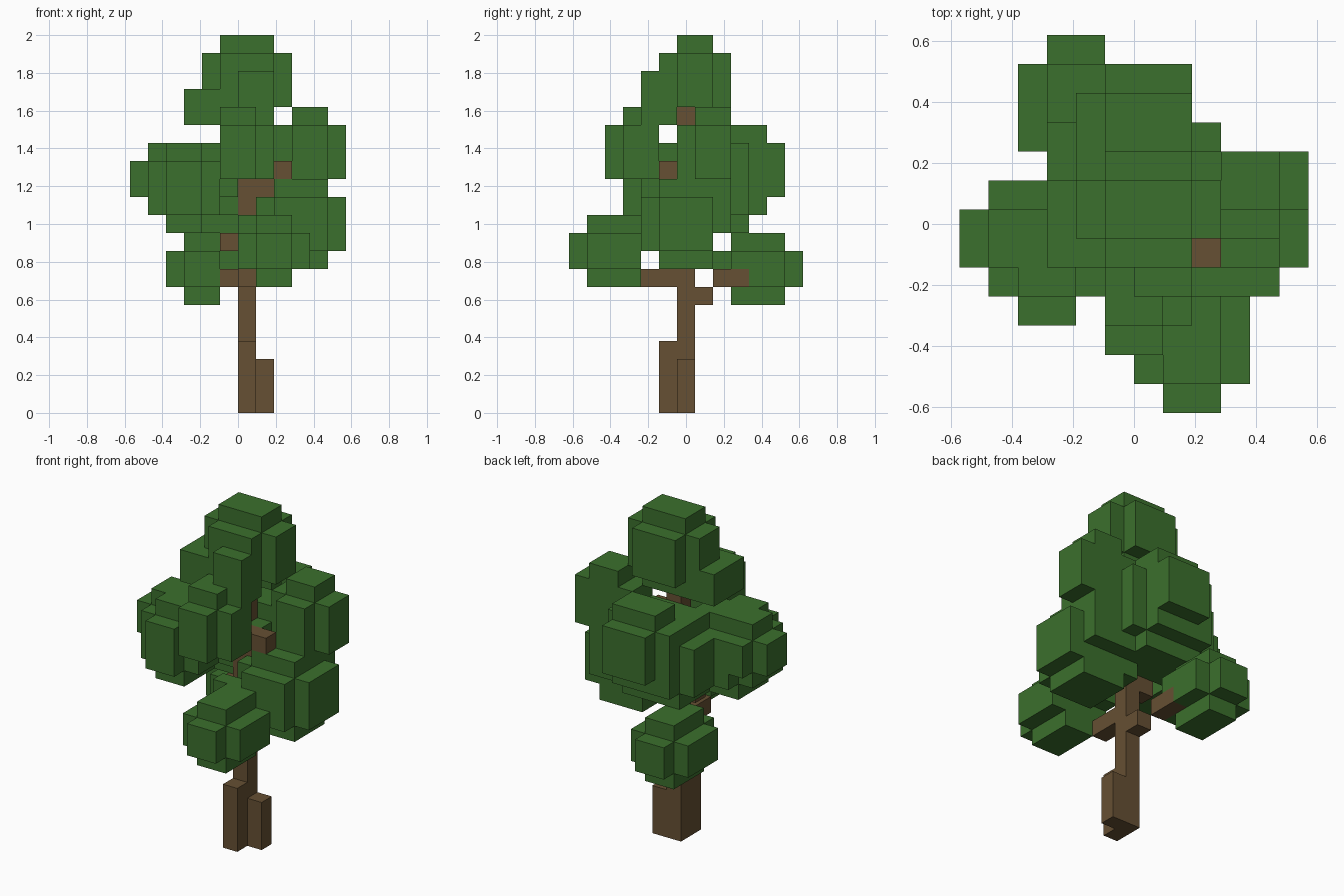
import bpy
import bmesh
from mathutils import Vector

cube = bpy.data.objects.get("Cube")
if cube:
    bpy.data.objects.remove(cube, do_unlink=True)

UNIT = 2 / 21                     # edge length of one block
ORIGIN = Vector((0, -6.5, 0))     # grid offset that centres the tree
owner = {}                        # grid cell -> name of the part that fills it


def material(name, colour):
    mat = bpy.data.materials.new(name)
    mat.use_nodes = True
    mat.diffuse_color = colour
    mat.node_tree.nodes["Principled BSDF"].inputs["Base Color"].default_value = colour
    return mat


def cells(low, high):
    """All grid cells from the low corner to the high corner, both included."""
    spans = [range(a, b + 1) for a, b in zip(low, high)]
    return [(x, y, z) for x in spans[0] for y in spans[1] for z in spans[2]]


def block(part, low, high):
    for cell in cells(low, high):
        owner.setdefault(cell, part)


def clump(part, low, high):
    """A block with its edges and corners knocked off."""
    for cell in cells(low, high):
        if sum(c in ends for c, ends in zip(cell, zip(low, high))) < 2:
            owner.setdefault(cell, part)


def carve(low, high):
    for cell in cells(low, high):
        if owner.get(cell, "").endswith("leaves"):
            del owner[cell]


def skin(part, mat):
    """Mesh the outer faces of one part's cells."""
    bm = bmesh.new()
    axes = [Vector((1, 0, 0)), Vector((0, 1, 0)), Vector((0, 0, 1))]
    for cell in [c for c, name in owner.items() if name == part]:
        corner = Vector(cell)
        centre = corner + sum(axes, Vector()) / 2
        for n in axes + [-a for a in axes]:
            if tuple(int(c) for c in corner + n) in owner:
                continue
            u = Vector((n.y, n.z, n.x))
            v = n.cross(u)
            bm.faces.new([bm.verts.new((centre + (n + c) / 2 + ORIGIN) * UNIT)
                          for c in (u + v, v - u, -u - v, u - v)])
    bmesh.ops.remove_doubles(bm, verts=bm.verts, dist=UNIT / 100)
    bmesh.ops.dissolve_limit(bm, angle_limit=0.01, verts=bm.verts, edges=bm.edges)
    mesh = bpy.data.meshes.new(part)
    bm.to_mesh(mesh)
    bm.free()
    mesh.materials.append(mat)
    bpy.context.collection.objects.link(bpy.data.objects.new(part, mesh))


# Trunk with its root steps
block("trunk", (0, 6, 0), (0, 6, 16))
block("trunk", (0, 5, 0), (0, 5, 3))
block("trunk", (1, 6, 0), (1, 6, 2))

# Branches reaching into the leaves
block("branches", (0, 4, 7), (0, 5, 7))
block("branches", (-1, 8, 7), (-1, 9, 7))
block("branches", (1, 5, 13), (2, 5, 13))
for twig in ((0, 7, 6), (-1, 6, 9), (1, 6, 12)):
    block("branches", twig, twig)

# Crown
clump("top_leaves", (-2, 5, 16), (2, 8, 20))
block("top_leaves", (0, 4, 16), (1, 5, 18))
block("top_leaves", (-3, 5, 16), (-2, 7, 17))

# Upper leaves
block("upper_front_leaves", (-1, 2, 13), (0, 4, 15))
block("upper_front_leaves", (1, 3, 13), (1, 4, 15))
block("upper_front_leaves", (-1, 3, 16), (0, 4, 16))
clump("upper_right_leaves", (2, 6, 12), (5, 9, 16))

# Middle leaves
clump("left_leaves", (-6, 4, 11), (-1, 7, 14))
clump("left_leaves", (-5, 3, 10), (-2, 7, 14))
clump("back_leaves", (-3, 6, 10), (2, 10, 14))
clump("back_leaves", (-2, 8, 11), (2, 11, 15))

# Lower leaves
clump("lower_right_leaves", (1, 4, 8), (5, 8, 12))
block("lower_right_leaves", (0, 4, 9), (1, 4, 10))
clump("lower_front_leaves", (0, 0, 7), (3, 4, 10))
clump("lower_back_leaves", (-4, 8, 6), (-1, 12, 9))

# Openings between the clumps
carve((3, 9, 12), (5, 9, 16))
carve((2, 10, 11), (2, 11, 15))
carve((1, 6, 16), (2, 6, 16))
for y, z in ((4, 8), (5, 15), (8, 9)):
    carve((-6, y, z), (5, y, z))

leaf = material("leaf green", (0.044, 0.162, 0.026, 1))
bark = material("bark brown", (0.133, 0.080, 0.033, 1))
for part in dict.fromkeys(owner.values()):
    skin(part, leaf if part.endswith("leaves") else bark)
